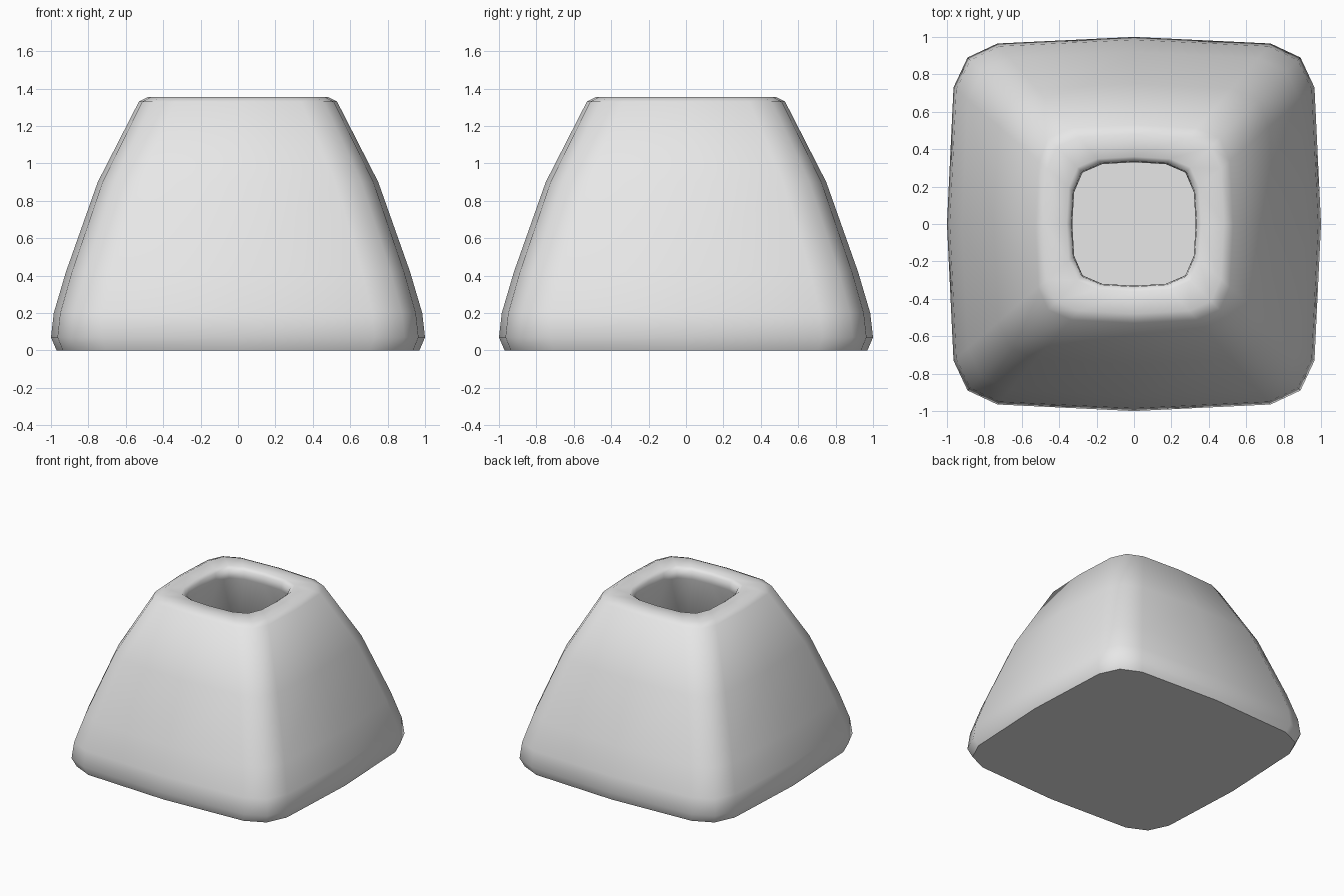
import bpy
import bmesh
import math

default = bpy.data.objects.get("Cube")
if default:
    bpy.data.objects.remove(default, do_unlink=True)


def make_material(name, colour):
    mat = bpy.data.materials.new(name)
    mat.use_nodes = True
    mat.diffuse_color = colour
    mat.node_tree.nodes["Principled BSDF"].inputs["Base Color"].default_value = colour
    return mat


def ring_points(half, z):
    """Rounded square with gently bowed sides; corners tighten as it grows."""
    t = (half - 0.33) / 0.67
    side = 0.17 + 0.56 * t
    face = half - 0.01 - 0.025 * t
    corner = 0.275 + 0.615 * t
    quarter = [(half, 0), (face, side), (corner, corner), (side, face)]
    points = []
    for _ in range(4):
        points += [(x, y, z) for x, y in quarter]
        quarter = [(-y, x) for x, y in quarter]
    return points


# Half width and height, from the base up the outside, over the rim, down inside
profile = [
    (0.97, 0), (1, 0.07), (0.985, 0.2), (0.92, 0.42), (0.75, 0.9),
    (0.53, 1.33), (0.48, 1.355), (0.36, 1.355), (0.335, 1.335),
    (0.33, 1.27), (0.53, 0.87), (0.71, 0.4), (0.76, 0.23),
    (0.7, 0.17), (0.6, 0.17),
]

# Hollow tapered body
bm = bmesh.new()
rings = [[bm.verts.new(p) for p in ring_points(h, z)] for h, z in profile]
for lower, upper in zip(rings, rings[1:]):
    count = len(lower)
    for i in range(count):
        j = (i + 1) % count
        bm.faces.new((lower[i], lower[j], upper[j], upper[i]))
bm.faces.new(list(reversed(rings[0])))  # underside
bm.faces.new(rings[-1])                 # inner floor
bmesh.ops.recalc_face_normals(bm, faces=bm.faces)

mesh = bpy.data.meshes.new("tapered_vase")
bm.to_mesh(mesh)
bm.free()
mesh.materials.append(make_material("light grey", (0.8, 0.8, 0.8, 1)))
vase = bpy.data.objects.new("tapered_vase", mesh)
bpy.context.collection.objects.link(vase)

# Soft corners, crisp base edge
bpy.context.view_layer.objects.active = vase
vase.select_set(True)
bpy.ops.object.shade_smooth_by_angle(angle=math.radians(55))
